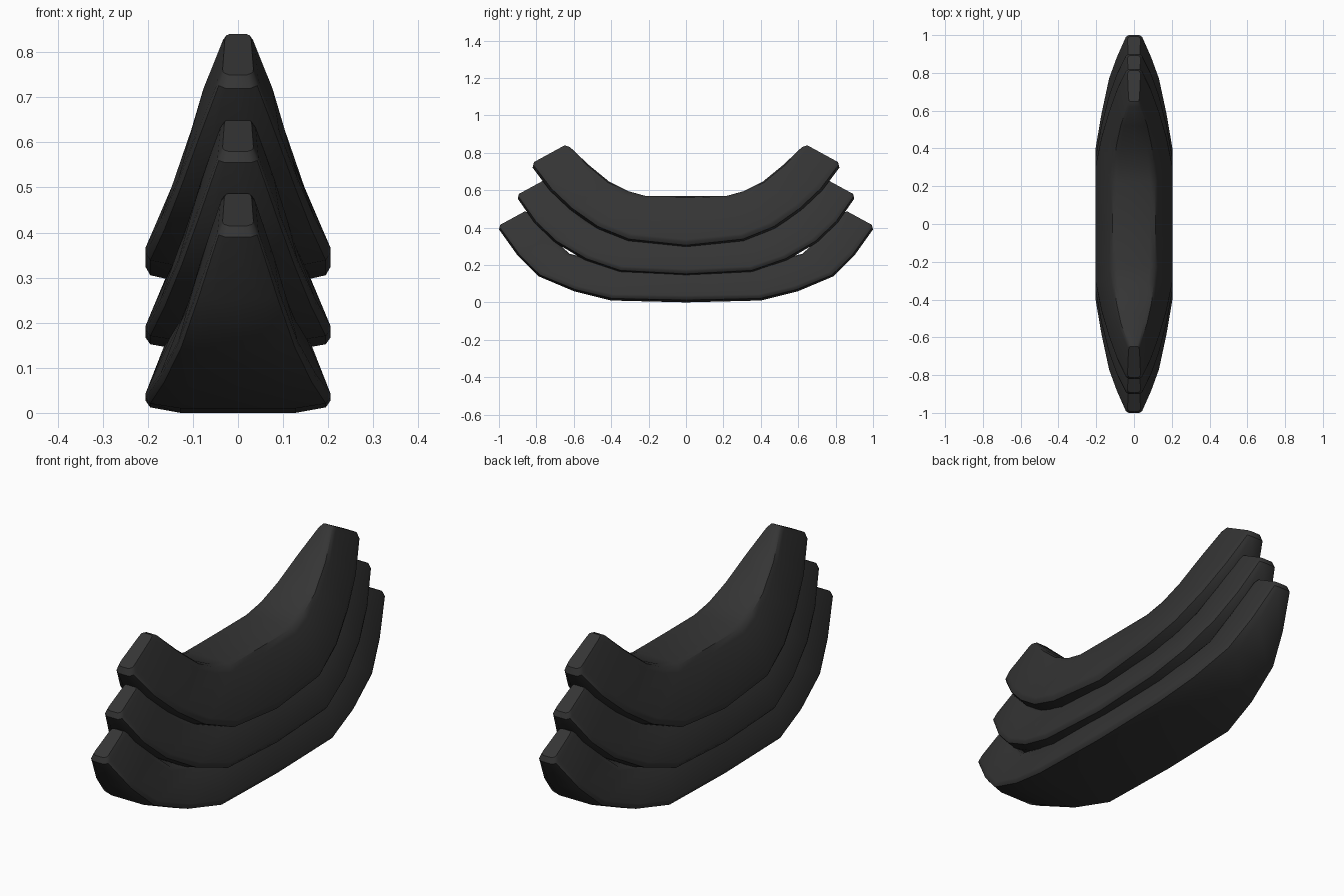
import bpy, bmesh, math

if "Cube" in bpy.data.objects:
    bpy.data.objects.remove(bpy.data.objects["Cube"])

mat = bpy.data.materials.new("dark_rubber")
mat.diffuse_color = (0.035, 0.035, 0.035, 1)
mat.use_nodes = True
mat.node_tree.nodes["Principled BSDF"].inputs["Base Color"].default_value = mat.diffuse_color

# Half widths per station (centre to tip) at the lower and upper rim
LOW_W = [0.205, 0.205, 0.172, 0.132, 0.092, 0.045, 0.034]
TOP_W = [0.122, 0.122, 0.112, 0.100, 0.074, 0.036, 0.028]
# Direction from the lower to the upper rim, in (y, z)
RISE = [(0, .28), (-.09, .245), (-.17, .20), (-.21, .15),
        (-.21, .135), (-.20, .11), (-.165, .09)]


def section(y, z, dy, dz, low, top):
    """Half cross-section, tapered with softened lower and upper rims."""
    half = [(0.62 * low, 0), (0.95 * low, .055), (low, .12), (low, .17),
            (top + .03 * low, .88), (.93 * top, .97), (.70 * top, 1.0)]
    ring = half + [(-x, t) for x, t in reversed(half)]
    return [(x, y + dy * t, z + dz * t) for x, t in ring]


def layer(name, keel, depth):
    """Loft one curved layer from its keel line, symmetric in y."""
    stations = []
    for i, (y, z) in enumerate(keel):
        dy, dz = (c * depth for c in RISE[i])
        top = LOW_W[i] + (TOP_W[i] - LOW_W[i]) * depth
        stations.append(section(y, z, dy, dz, LOW_W[i], top))
    mirrored = [[(x, -y, z) for x, y, z in s] for s in reversed(stations[1:])]
    bm = bmesh.new()
    rings = [[bm.verts.new(p) for p in s] for s in mirrored + stations]
    n = len(rings[0])
    for a, b in zip(rings, rings[1:]):
        for i in range(n):
            j = (i + 1) % n
            bm.faces.new((a[i], a[j], b[j], b[i]))
    bm.faces.new(rings[0])
    bm.faces.new(rings[-1])
    bmesh.ops.recalc_face_normals(bm, faces=bm.faces)
    mesh = bpy.data.meshes.new(name)
    bm.to_mesh(mesh)
    bm.free()
    obj = bpy.data.objects.new(name, mesh)
    bpy.context.collection.objects.link(obj)
    mesh.materials.append(mat)
    bpy.ops.object.select_all(action='DESELECT')
    obj.select_set(True)
    bpy.context.view_layer.objects.active = obj
    bpy.ops.object.shade_smooth_by_angle(angle=math.radians(42))


# Three stacked layers, shorter towards the top
layer("lower_layer", [(0, 0), (.4, .01), (.6, .06), (.79, .14),
                      (.90, .25), (1.0, .39), (.993, .415)], 0.8)
layer("middle_layer", [(0, .14), (.355, .16), (.54, .225), (.70, .32),
                       (.81, .425), (.90, .555), (.893, .58)], 0.8)
layer("upper_layer", [(0, .29), (.31, .325), (.48, .395), (.62, .495),
                      (.73, .60), (.82, .72), (.813, .75)], 1.0)
